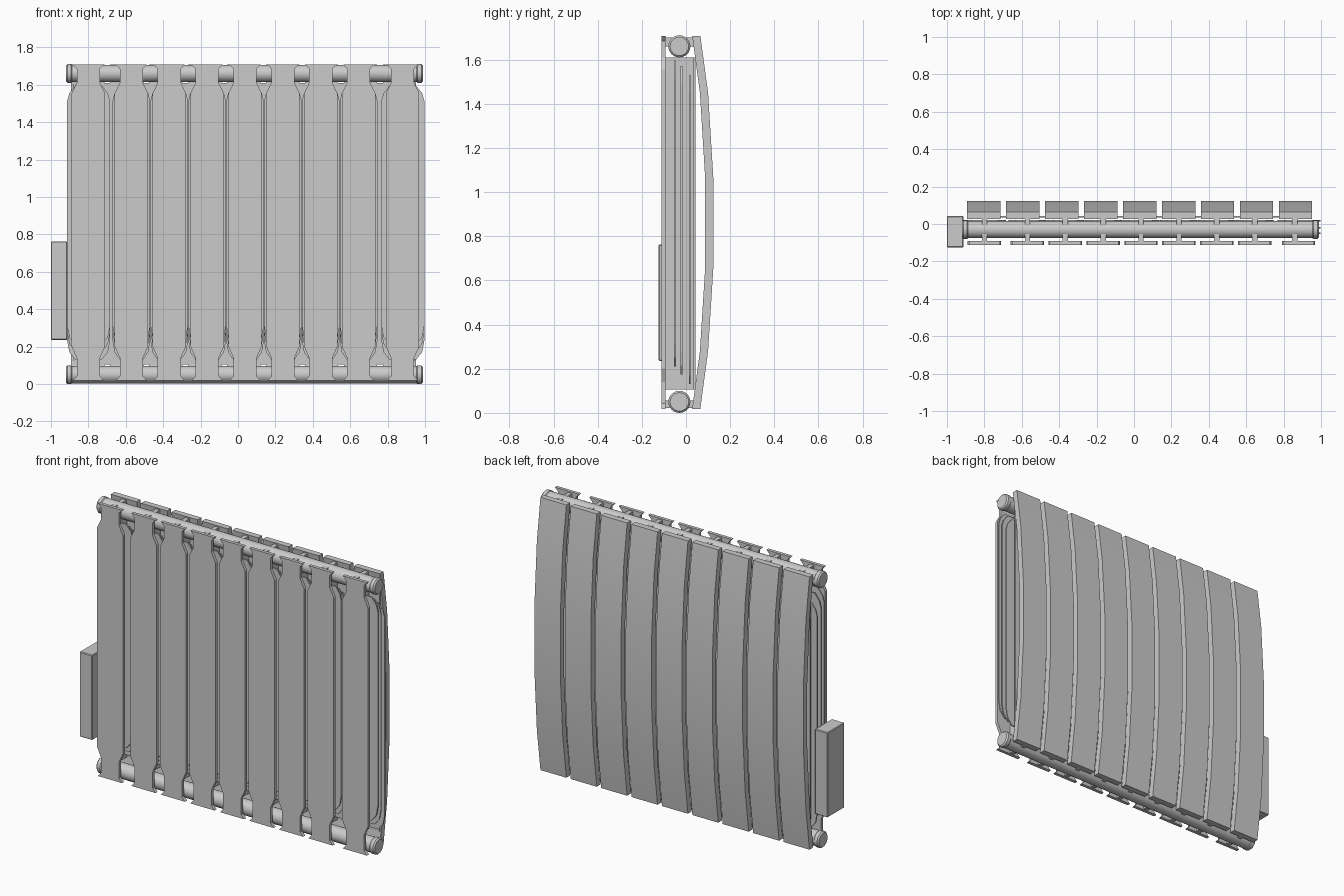
import bpy, bmesh, math
from mathutils import Matrix, Vector

if "Cube" in bpy.data.objects:
    bpy.data.objects.remove(bpy.data.objects["Cube"])


def finish(name, bm, smooth=False):
    bmesh.ops.recalc_face_normals(bm, faces=bm.faces)
    me = bpy.data.meshes.new(name)
    bm.to_mesh(me)
    bm.free()
    ob = bpy.data.objects.new(name, me)
    bpy.context.collection.objects.link(ob)
    if smooth:
        bpy.ops.object.select_all(action='DESELECT')
        ob.select_set(True)
        bpy.context.view_layer.objects.active = ob
        bpy.ops.object.shade_smooth_by_angle(angle=math.radians(30))
    return ob


def add_box(bm, x0, x1, y0, y1, z0, z1):
    m = Matrix.Translation(((x0 + x1) / 2, (y0 + y1) / 2, (z0 + z1) / 2))
    m = m @ Matrix.Diagonal((x1 - x0, y1 - y0, z1 - z0, 1))
    bmesh.ops.create_cube(bm, size=1, matrix=m)


def add_prism(bm, pts, depth):
    """Closed outline of 3D points pushed along a depth vector."""
    face = bm.faces.new([bm.verts.new(p) for p in pts])
    ext = bmesh.ops.extrude_face_region(bm, geom=[face], use_keep_orig=True)
    moved = [v for v in ext['geom'] if isinstance(v, bmesh.types.BMVert)]
    bmesh.ops.translate(bm, verts=moved, vec=Vector(depth))


def add_lathe(bm, z, profile, y=-0.03, n=24):
    """Turned shape along x from (x, radius) pairs."""
    rings = [[bm.verts.new((x, y + r * math.cos(2 * math.pi * i / n),
                            z + r * math.sin(2 * math.pi * i / n))) for i in range(n)]
             for x, r in profile]
    for a, b in zip(rings, rings[1:]):
        for i in range(n):
            bm.faces.new((a[i], a[(i + 1) % n], b[(i + 1) % n], b[i]))
    bm.faces.new(rings[0])
    bm.faces.new(rings[-1])


# Section centres: evenly pitched middle, wider spacing at both ends
centres = [-0.80] + [-0.57 + 0.2025 * k for k in range(7)] + [0.88]

# Front plates with necked ends
half = [(0.083, 0.018), (0.062, 0.042), (0.062, 0.14), (0.089, 0.20),
        (0.089, 1.555), (0.062, 1.61), (0.062, 1.685), (0.083, 1.708)]
for i, c in enumerate(centres):
    bm = bmesh.new()
    outline = [(c + w, -0.112, z) for w, z in half] + [(c - w, -0.112, z) for w, z in reversed(half)]
    add_prism(bm, outline, (0, 0.02, 0))
    finish(f"front_plate_{i + 1}", bm)

# Bowed rear plates
bow = [(0.065, 0.018), (0.10, 0.28), (0.124, 0.66), (0.124, 1.06), (0.10, 1.45), (0.065, 1.708)]
for i in range(9):
    x0 = -0.892 + 0.2083 * i
    bm = bmesh.new()
    outline = [(x0, y, z) for y, z in bow] + [(x0, y - 0.037, z) for y, z in reversed(bow)]
    add_prism(bm, outline, (0.178, 0, 0))
    finish(f"rear_plate_{i + 1}", bm, True)

# Upper and lower header pipes with chamfered end caps
for name, z in (("lower_pipe", 0.05), ("upper_pipe", 1.66)):
    bm = bmesh.new()
    add_lathe(bm, z, [(-0.92, 0.042), (-0.912, 0.05), (-0.892, 0.05), (-0.887, 0.046),
                      (0.955, 0.046), (0.96, 0.05), (0.98, 0.05), (0.988, 0.042)])
    finish(name, bm, True)

# Upright webs and the short bridges joining the plates over the pipes
for i, c in enumerate(centres):
    bm = bmesh.new()
    x = 0.86 if i == 8 else c
    add_box(bm, x - 0.014, x + 0.014, -0.094, 0.042, 0.105, 1.61)
    add_box(bm, x - 0.014, x + 0.014, -0.094, 0.036, 1.66, 1.70)
    add_box(bm, x - 0.014, x + 0.014, -0.094, 0.036, 0.022, 0.055)
    finish(f"web_{i + 1}", bm)

# Three staggered convection fins per section
for i, c in enumerate(centres):
    bm = bmesh.new()
    wl = 0.113 if i in (0, 8) else 0.1
    wr = 0.116 if i in (0, 8) else 0.1
    for y, z0, z1 in ((-0.05, 0.28, 1.555), (-0.02, 0.245, 1.53), (0.017, 0.20, 1.49)):
        side = [(0.62, z0 - 0.07), (0.9, z0 - 0.03), (1, z0 + 0.03),
                (1, z1 - 0.04), (0.9, z1), (0.62, z1 + 0.04)]
        outline = [(c + wr * f, y - 0.004, z) for f, z in side]
        outline += [(c - wl * f, y - 0.004, z) for f, z in reversed(side)]
        add_prism(bm, outline, (0, 0.008, 0))
    finish(f"fins_{i + 1}", bm)

# Sheet behind the fins that closes the gaps
bm = bmesh.new()
add_box(bm, -0.88, 0.945, 0.034, 0.044, 0.105, 1.61)
finish("rear_sheet", bm)

# Control box on the left end
bm = bmesh.new()
add_box(bm, -1.0, -0.912, -0.125, 0.042, 0.236, 0.762)
bmesh.ops.bevel(bm, geom=bm.edges[:], offset=0.004, segments=1, affect='EDGES')
finish("control_box", bm)
